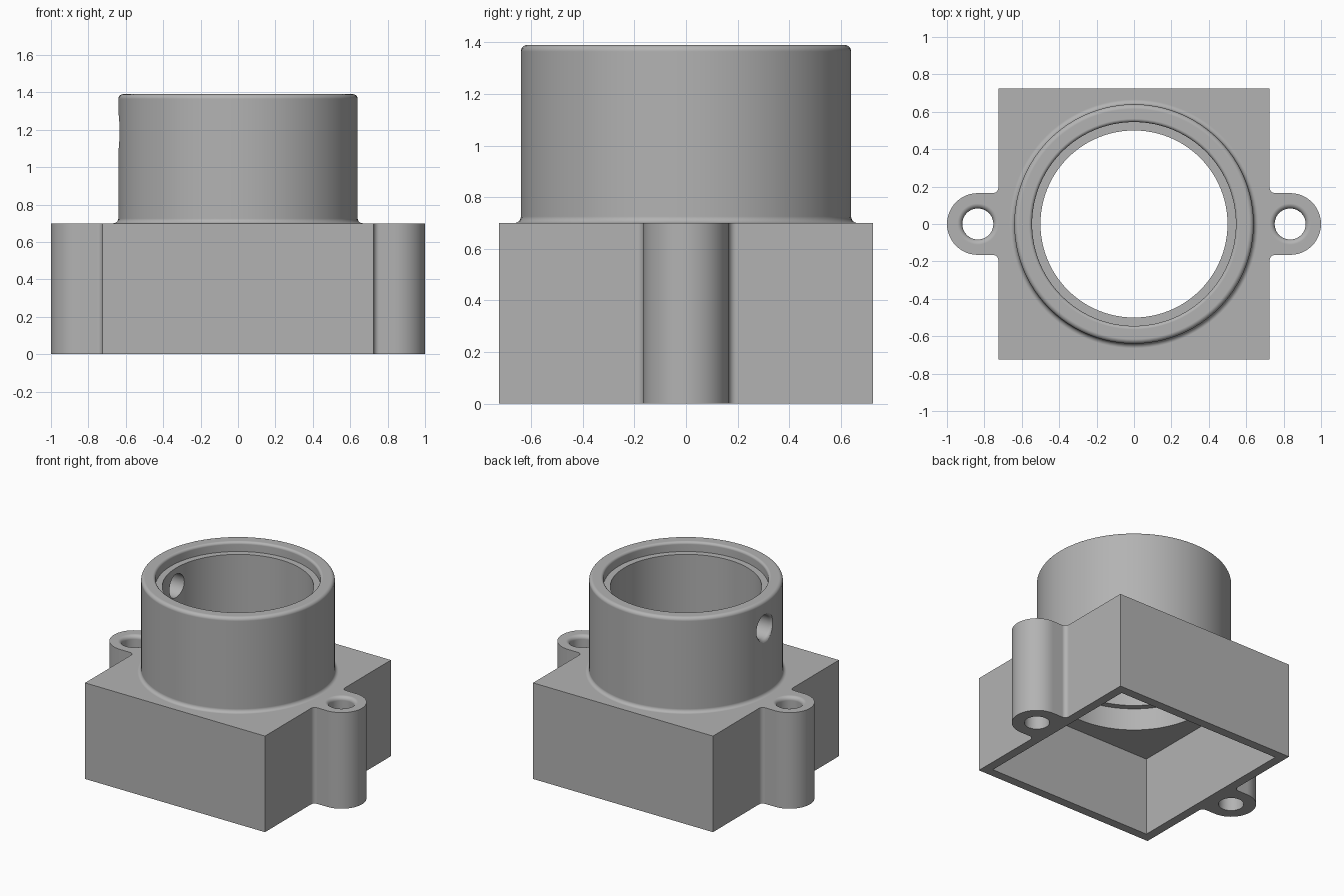
import bpy
import bmesh
import math
from mathutils import Matrix

cube = bpy.data.objects.get("Cube")
if cube:
    bpy.data.objects.remove(cube, do_unlink=True)

grey = bpy.data.materials.new("plain grey")
grey.use_nodes = True
grey.diffuse_color = (0.45, 0.45, 0.45, 1)
grey.node_tree.nodes["Principled BSDF"].inputs["Base Color"].default_value = (0.45, 0.45, 0.45, 1)

TOP, RIM = 0.70, 1.39      # housing top, barrel rim
HALF, EAR_X, EAR_R = 0.725, 0.835, 0.165


def arc(cx, cy, r, start, end, steps=6):
    angles = [math.radians(start + (end - start) * i / steps) for i in range(steps + 1)]
    return [(cx + r * math.cos(a), cy + r * math.sin(a)) for a in angles]


def make_object(name, bm, matrix=Matrix()):
    bmesh.ops.recalc_face_normals(bm, faces=bm.faces)
    mesh = bpy.data.meshes.new(name)
    bm.to_mesh(mesh)
    bm.free()
    mesh.transform(matrix)
    mesh.materials.append(grey)
    obj = bpy.data.objects.new(name, mesh)
    bpy.context.collection.objects.link(obj)
    return obj


def revolve(name, profile, segments, matrix=Matrix()):
    """Capped solid from (radius, height) points."""
    bm = bmesh.new()
    turns = [2 * math.pi * i / segments for i in range(segments)]
    rings = [[bm.verts.new((r * math.cos(a), r * math.sin(a), z)) for a in turns]
             for r, z in profile]
    for low, high in zip(rings, rings[1:]):
        for i in range(segments):
            j = (i + 1) % segments
            bm.faces.new((low[i], low[j], high[j], high[i]))
    bm.faces.new(rings[0][::-1])
    bm.faces.new(rings[-1])
    return make_object(name, bm, matrix)


def prism(name, outline, z0, z1):
    bm = bmesh.new()
    face = bm.faces.new([bm.verts.new((x, y, z0)) for x, y in outline])
    new = bmesh.ops.extrude_face_region(bm, geom=[face], use_keep_orig=True)["geom"]
    bmesh.ops.translate(bm, vec=(0, 0, z1 - z0),
                        verts=[v for v in new if isinstance(v, bmesh.types.BMVert)])
    return make_object(name, bm)


def rounded_mouth(r, top, fillet):
    """End of a hole cutter that rounds the edge of the hole."""
    return arc(r + fillet, top - fillet, fillet, 180, 90) + [(r + fillet, top + 0.06)]


def combine(target, tool, operation):
    mod = target.modifiers.new(operation.title(), 'BOOLEAN')
    mod.operation, mod.solver, mod.object = operation, 'EXACT', tool
    bpy.context.view_layer.objects.active = target
    bpy.ops.object.modifier_apply(modifier=mod.name)
    bpy.data.objects.remove(tool, do_unlink=True)


# Square housing with a filleted screw ear on each side
f = 0.03
side = [(HALF, -HALF)]
side += arc(HALF + f, -EAR_R - f, f, 180, 90)
side += arc(EAR_X, 0, EAR_R, -90, 90, 24)
side += arc(HALF + f, EAR_R + f, f, 270, 180)
side += [(HALF, HALF)]
body = prism("lens_mount_body", side + [(-x, -y) for x, y in side], 0, TOP)

# Round barrel with a filleted foot and rounded rim
r, f = 0.64, 0.025
barrel = [(r + f, 0.62)] + arc(r + f, TOP + f, f, 270, 180) + arc(r - f, RIM - f, f, 0, 90)
combine(body, revolve("barrel", barrel, 96), 'UNION')

# Square cavity open at the bottom
c = 0.66
combine(body, prism("cavity", [(-c, -c), (c, -c), (c, c), (-c, c)], -0.1, 0.57), 'DIFFERENCE')

# Stepped bore, wider at both ends
bore = [(0.545, 0.45), (0.545, 0.73), (0.5, 0.73), (0.5, 1.32), (0.545, 1.32)]
combine(body, revolve("bore", bore + rounded_mouth(0.545, RIM, 0.018), 96), 'DIFFERENCE')

# Screw holes through the ears
for sx in (-1, 1):
    hole = [(0.083, -0.1)] + rounded_mouth(0.083, TOP, 0.027)
    combine(body, revolve("ear_hole", hole, 48, Matrix.Translation((sx * EAR_X, 0, 0))),
            'DIFFERENCE')

# Locking screw hole through the barrel wall on the -x side
turn = Matrix.Translation((0, 0, 1.19)) @ Matrix.Rotation(math.radians(-90), 4, 'Y')
hole = [(0.085, 0.3)] + rounded_mouth(0.085, 0.64, 0.027)
combine(body, revolve("locking_hole", hole, 48, turn), 'DIFFERENCE')

# Smooth curves, sharp corners, flat faces kept flat
bpy.ops.object.select_all(action='DESELECT')
body.select_set(True)
bpy.context.view_layer.objects.active = body
bpy.ops.object.shade_smooth_by_angle(angle=math.radians(30))
normals = body.modifiers.new("Weighted Normal", 'WEIGHTED_NORMAL')
normals.keep_sharp = True
